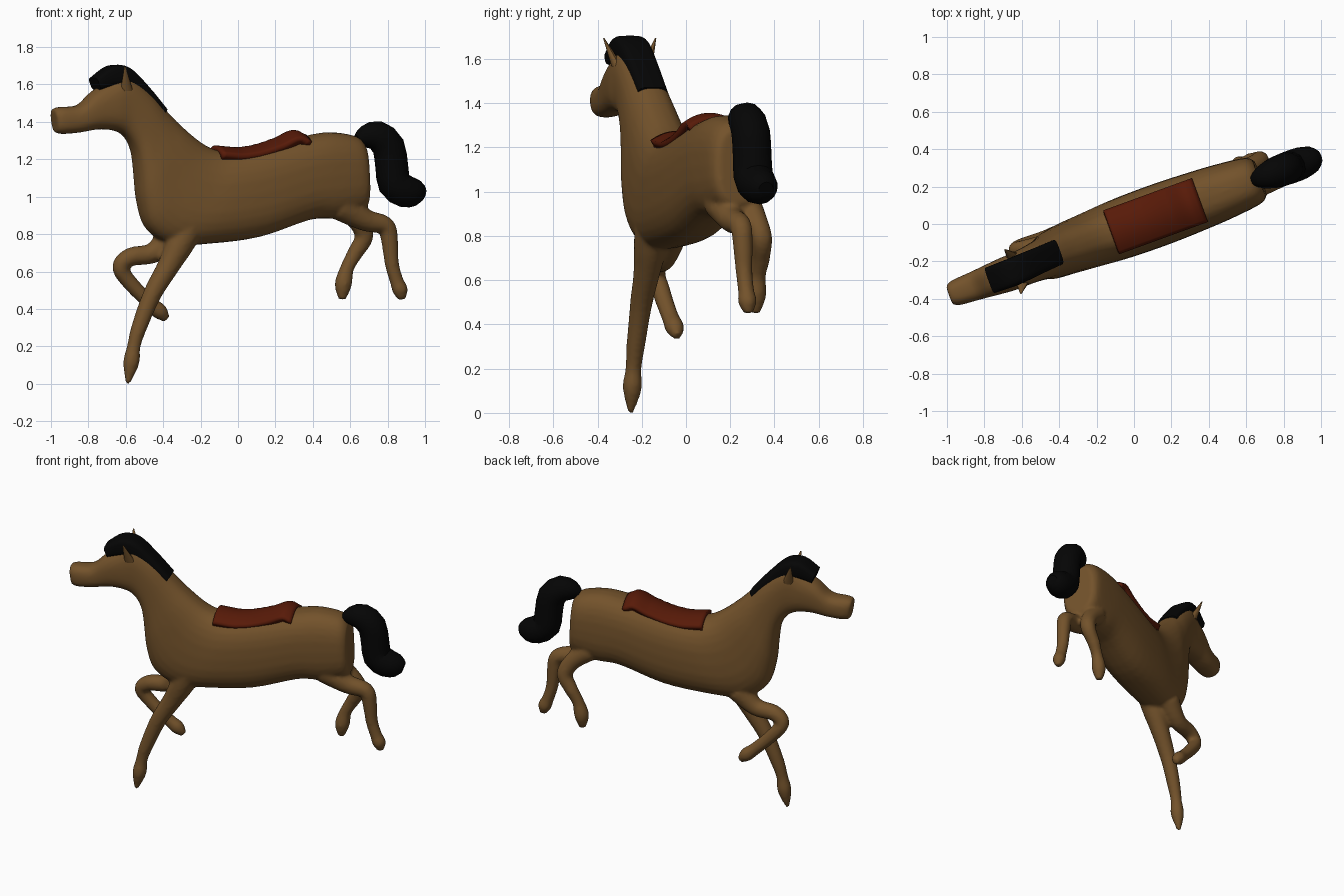
import bpy, bmesh, math
from mathutils import Vector

if "Cube" in bpy.data.objects:
    bpy.data.objects.remove(bpy.data.objects["Cube"])

TURN = math.radians(20)   # the horse stands diagonally


def material(name, rgb):
    m = bpy.data.materials.new(name)
    m.diffuse_color = (*rgb, 1)
    m.use_nodes = True
    m.node_tree.nodes["Principled BSDF"].inputs["Base Color"].default_value = m.diffuse_color
    return m


brown = material("brown coat", (0.172, 0.085, 0.024))
black = material("black hair", (0.0015, 0.0015, 0.0015))
red = material("saddle red", (0.098, 0.0105, 0.0025))


def spline(rows, steps):
    """Catmull-Rom interpolation through rows of numbers."""
    out = []
    for i in range(len(rows) - 1):
        a, b = rows[max(i - 1, 0)], rows[i]
        c, d = rows[i + 1], rows[min(i + 2, len(rows) - 1)]
        for k in range(steps):
            u = k / steps
            out.append([0.5 * (2*q + (r-p)*u + (2*p-5*q+4*r-s)*u*u + (3*q-p-3*r+s)*u**3)
                        for p, q, r, s in zip(a, b, c, d)])
    return out + [list(rows[-1])]


def loft(bm, rows, n=28, steps=4, power=2.0):
    """Skin rings given as top point, bottom point, half width and sideways shift."""
    rings = []
    for xt, zt, xb, zb, w, t in spline([(*r, 0)[:6] for r in rows], steps):
        ring = []
        for k in range(n):
            a = 2 * math.pi * k / n
            c, s = math.cos(a), math.sin(a)
            c = math.copysign(abs(c) ** (2 / power), c)
            s = math.copysign(abs(s) ** (2 / power), s)
            ring.append(bm.verts.new(((xt + xb) / 2 + c * (xt - xb) / 2, t + s * w,
                                      (zt + zb) / 2 + c * (zt - zb) / 2)))
        rings.append(ring)
    for r, q in zip(rings, rings[1:]):
        for k in range(n):
            bm.faces.new((r[k], r[(k + 1) % n], q[(k + 1) % n], q[k]))
    bm.faces.new(rings[0])
    bm.faces.new(rings[-1])


def limb(bm, pts, t0=0, t1=0, n=16, steps=4):
    """Round tube along a side-view path of (x, z, radius), drifting sideways from t0 to t1."""
    path = spline(pts, steps)
    rows = []
    for i, (x, z, r) in enumerate(path):
        p, q = path[max(i - 1, 0)], path[min(i + 1, len(path) - 1)]
        d = Vector((q[0] - p[0], q[1] - p[1])).normalized()
        t = t0 + (t1 - t0) * min(1, 2 * i / len(path))
        rows.append((x - d.y * r, z + d.x * r, x + d.y * r, z - d.x * r, r, t))
    loft(bm, rows, n, 1)


def turn_head(bm):
    """Shift the head slightly to the right side."""
    for v in bm.verts:
        v.co.y -= .02 * max(0, min(1, (-v.co.x - .4) / .3))


def finish(name, bm, mat, angle=40):
    bmesh.ops.recalc_face_normals(bm, faces=bm.faces)
    me = bpy.data.meshes.new(name)
    bm.to_mesh(me)
    bm.free()
    ob = bpy.data.objects.new(name, me)
    ob.rotation_euler.z = TURN
    bpy.context.collection.objects.link(ob)
    me.materials.append(mat)
    bpy.ops.object.select_all(action='DESELECT')
    ob.select_set(True)
    bpy.context.view_layer.objects.active = ob
    bpy.ops.object.shade_smooth_by_angle(angle=math.radians(angle))
    return ob


# Body with neck and head, muzzle to rump
bm = bmesh.new()
loft(bm, [
    (-1.062, 1.470, -1.048, 1.345, .055),
    (-1.025, 1.480, -1.010, 1.335, .070),
    (-0.92, 1.490, -0.91, 1.343, .078),
    (-0.84, 1.560, -0.80, 1.360, .087),
    (-0.75, 1.615, -0.70, 1.350, .095),
    (-0.65, 1.660, -0.64, 1.310, .097),
    (-0.52, 1.570, -0.60, 1.230, .105),
    (-0.42, 1.465, -0.585, 1.11, .115),
    (-0.32, 1.370, -0.57, 0.97, .13),
    (-0.20, 1.280, -0.52, 0.83, .14),
    (-0.10, 1.245, -0.38, 0.745, .15),
    (0.02, 1.245, -0.15, 0.750, .163),
    (0.20, 1.285, 0.12, 0.785, .166),
    (0.38, 1.325, 0.40, 0.875, .158),
    (0.52, 1.345, 0.55, 0.885, .148),
    (0.66, 1.325, 0.69, 0.920, .13),
    (0.71, 1.28, 0.725, 0.95, .10)], power=2.6)
turn_head(bm)

# Front legs: one planted, one folded
limb(bm, [(-.30, .84, .085), (-.35, .74, .075), (-.41, .63, .06), (-.50, .48, .05), (-.575, .30, .042),
          (-.605, .20, .036), (-.62, .11, .043), (-.64, 0, .012)], -.05, -.033)
limb(bm, [(-.35, .80, .08), (-.46, .70, .056), (-.585, .678, .05), (-.637, .62, .045),
          (-.57, .53, .041), (-.465, .43, .039), (-.41, .385, .043), (-.37, .345, .02)], .045, .095)
# Hind legs, kicked back
limb(bm, [(.57, .95, .08), (.71, .875, .06), (.825, .845, .05), (.85, .76, .045),
          (.863, .64, .038), (.89, .55, .037), (.91, .50, .042), (.92, .45, .02)], -.04, -.035)
limb(bm, [(.60, .96, .07), (.70, .88, .055), (.75, .79, .05), (.705, .70, .042),
          (.66, .62, .037), (.637, .53, .046), (.632, .45, .02)], .06, .105)
body = finish("horse_body", bm, brown, 180)
remesh = body.modifiers.new("blend", 'REMESH')
remesh.mode = 'VOXEL'
remesh.voxel_size = 0.012
remesh.use_smooth_shade = True
smooth = body.modifiers.new("soften", 'SMOOTH')
smooth.factor = 0.5
smooth.iterations = 4

# Ears: flattened cones leaning outward
for side, label in ((-1, "right"), (1, "left")):
    bm = bmesh.new()
    bmesh.ops.create_cone(bm, cap_ends=True, segments=12, radius1=.036, radius2=.004, depth=.13)
    for v in bm.verts:
        h = v.co.z / .13 + .5
        v.co = Vector((-.665 - .03 * h + v.co.x, -.018 + side * (.07 + .055 * h + v.co.y * .7), 1.565 + .13 * h))
    finish(label + "_ear", bm, brown)

# Mane with forelock
bm = bmesh.new()
loft(bm, [(-.835, 1.635, -.81, 1.57, .072), (-.74, 1.70, -.72, 1.59, .075),
          (-.635, 1.69, -.66, 1.57, .075), (-.52, 1.585, -.58, 1.50, .072),
          (-.42, 1.472, -.47, 1.41, .07)], n=24, power=4)
turn_head(bm)
finish("mane", bm, black)

# Tail
bm = bmesh.new()
limb(bm, [(.68, 1.305, .03), (.72, 1.32, .06), (.79, 1.325, .082), (.855, 1.27, .088), (.875, 1.16, .088),
          (.89, 1.07, .090), (.95, 1.03, .088), (1.02, 1.02, .07), (1.055, 1.01, .035)], n=14, steps=2)
finish("tail", bm, black)

# Saddle: arched cloth rising to the rear
profile = spline([(-.13, 1.275), (0, 1.265), (.12, 1.285), (.23, 1.322), (.31, 1.357), (.375, 1.335)], 8)
bm = bmesh.new()
bmesh.ops.create_grid(bm, x_segments=24, y_segments=14, size=1)
for v in bm.verts:
    x, t = .123 + v.co.x * .252, v.co.y
    z = min(profile, key=lambda p: abs(p[0] - x))[1]
    v.co = Vector((x, t * .125, z - .042 * t * t))
saddle = finish("saddle", bm, red)
thick = saddle.modifiers.new("thickness", 'SOLIDIFY')
thick.thickness = 0.04
thick.offset = -1
